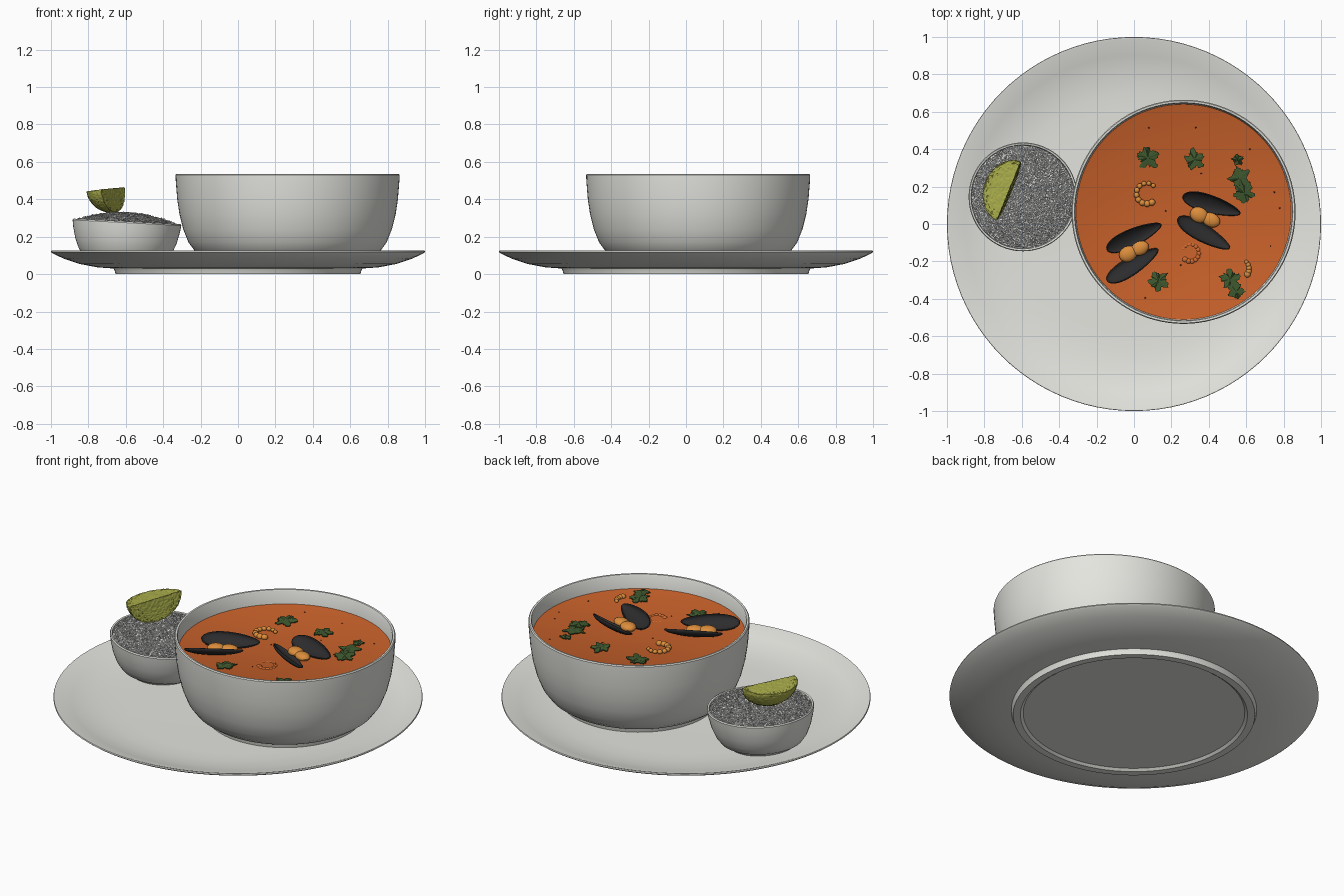
import bpy, bmesh, math, random
from mathutils import Matrix, Vector, Euler

random.seed(4)
if "Cube" in bpy.data.objects:
    bpy.data.objects.remove(bpy.data.objects["Cube"])


def material(name, r, g, b):
    m = bpy.data.materials.new(name)
    m.use_nodes = True
    m.diffuse_color = (r, g, b, 1)
    node = next(n for n in m.node_tree.nodes if n.type == 'BSDF_PRINCIPLED')
    node.inputs["Base Color"].default_value = (r, g, b, 1)
    node.inputs["Roughness"].default_value = 0.6
    return m


CERAMIC = material("white ceramic", 0.78, 0.78, 0.74)
SOUP = material("orange broth", 0.57, 0.118, 0.023)
SHELL = material("black shell", 0.025, 0.025, 0.027)
MEAT = material("amber seafood", 0.72, 0.27, 0.045)
SUNKEN = material("broth covered prawn", 0.64, 0.15, 0.03)
HERB = material("dark green herb", 0.05, 0.1, 0.028)
RICE = material("white rice", 0.7, 0.7, 0.69)
LIME = material("lime green", 0.4, 0.42, 0.07)
SPICE = material("dark spice", 0.05, 0.02, 0.01)


def finish(name, bm, mat, loc=(0, 0, 0), rot=(0, 0, 0), smooth=35):
    bmesh.ops.recalc_face_normals(bm, faces=bm.faces)
    mesh = bpy.data.meshes.new(name)
    bm.to_mesh(mesh)
    bm.free()
    mesh.materials.append(mat)
    ob = bpy.data.objects.new(name, mesh)
    ob.location, ob.rotation_euler = loc, rot
    bpy.context.collection.objects.link(ob)
    if smooth:
        bpy.ops.object.select_all(action='DESELECT')
        ob.select_set(True)
        bpy.context.view_layer.objects.active = ob
        bpy.ops.object.shade_smooth_by_angle(angle=math.radians(smooth))
    return ob


def lathe(name, profile, mat, loc=(0, 0, 0), rot=(0, 0, 0), steps=96):
    bm = bmesh.new()
    vs = [bm.verts.new((r, 0, z)) for r, z in profile]
    es = [bm.edges.new(p) for p in zip(vs, vs[1:])]
    bmesh.ops.spin(bm, geom=vs + es, axis=(0, 0, 1), cent=(0, 0, 0),
                   steps=steps, angle=math.tau)
    bmesh.ops.remove_doubles(bm, verts=bm.verts, dist=0.0005)
    return finish(name, bm, mat, loc, rot)


def blobs(name, parts, mat):
    """Joined ellipsoids, each given as centre, radii and turn about z."""
    bm = bmesh.new()
    for loc, size, turn in parts:
        m = Matrix.LocRotScale(Vector(loc), Euler((0, 0, turn)), Vector(size))
        bmesh.ops.create_uvsphere(bm, u_segments=16, v_segments=10, radius=1, matrix=m)
    return finish(name, bm, mat)


# Plate with a raised foot ring underneath
lathe("plate", [(0, 0.012), (0.6, 0.012), (0.615, 0), (0.655, 0), (0.66, 0.02),
                (0.665, 0.03), (0.75, 0.036), (0.85, 0.055), (0.93, 0.082), (0.99, 0.11),
                (1, 0.118), (0.998, 0.125), (0.988, 0.124), (0.9, 0.094), (0.8, 0.071),
                (0.7, 0.061), (0.6, 0.058), (0, 0.058)], CERAMIC)

# Large soup bowl
BX, BY, SURF = 0.265, 0.065, 0.45
lathe("soup_bowl", [(0, 0.062), (0.41, 0.058), (0.425, 0.06), (0.43, 0.082), (0.455, 0.092),
                    (0.495, 0.122), (0.53, 0.17), (0.558, 0.24), (0.578, 0.32), (0.59, 0.4),
                    (0.598, 0.5), (0.599, 0.53), (0.594, 0.536), (0.584, 0.535), (0.58, 0.528),
                    (0.575, 0.44), (0.56, 0.34), (0.52, 0.22), (0.45, 0.14), (0, 0.11)],
      CERAMIC, (BX, BY, 0))
lathe("broth", [(0, SURF), (0.57, SURF), (0.577, SURF + 0.003)], SOUP, (BX, BY, 0))

# Small rice bowl, leaning slightly
SX, SY, LEAN = -0.605, 0.145, math.radians(3)
lathe("rice_bowl", [(0, 0), (0.18, 0), (0.19, 0.012), (0.225, 0.03), (0.25, 0.065),
                    (0.272, 0.12), (0.286, 0.18), (0.291, 0.215), (0.287, 0.222), (0.278, 0.22),
                    (0.27, 0.17), (0.25, 0.1), (0.2, 0.05), (0, 0.04)],
      CERAMIC, (SX, SY, 0.06), (0, LEAN, 0), 64)


def heap_height(r):
    return 0.26 - 0.055 * (r / 0.275) ** 2


lathe("rice_heap", [(r, heap_height(r) - 0.004) for r in (0, 0.06, 0.12, 0.18, 0.23, 0.274)],
      RICE, (SX, SY, 0.06), (0, LEAN, 0), 48)

# Loose grains scattered over the heap, stamped from one low-poly grain
seed = bmesh.new()
bmesh.ops.create_icosphere(seed, subdivisions=1, radius=1)
stamp = [v.co.copy() for v in seed.verts]
tris = [[v.index for v in f.verts] for f in seed.faces]
seed.free()
points, faces = [], []
for i in range(2600):
    r, a = 0.268 * math.sqrt(random.random()), random.uniform(0, math.tau)
    spot = Vector((r * math.cos(a), r * math.sin(a), heap_height(r) + random.uniform(-0.003, 0.008)))
    turn = Euler((0, random.uniform(-0.35, 0.35), random.uniform(0, math.tau)))
    m = Matrix.LocRotScale(spot, turn, Vector((0.02, 0.0055, 0.005)))
    faces += [[k + len(points) for k in t] for t in tris]
    points += [m @ p for p in stamp]
mesh = bpy.data.meshes.new("rice_grains")
mesh.from_pydata(points, [], faces)
mesh.materials.append(RICE)
grains = bpy.data.objects.new("rice_grains", mesh)
grains.location, grains.rotation_euler = (SX, SY, 0.06), (0, LEAN, 0)
bpy.context.collection.objects.link(grains)

# Lime wedge: a ball flattened on two sides, with a rough surface
bm = bmesh.new()
bmesh.ops.create_icosphere(bm, subdivisions=5, radius=1)
for v in bm.verts:
    v.co = Vector((min(v.co.x, 0) * 0.135, v.co.y * 0.168, min(v.co.z, 0) * 0.13))
bmesh.ops.remove_doubles(bm, verts=bm.verts, dist=0.0015)
for v in bm.verts:
    v.co += Vector([random.uniform(-0.0015, 0.0015) for k in range(3)])
finish("lime_wedge", bm, LIME, (-0.67, 0.177, 0.458),
       (math.radians(2), math.radians(-7), math.radians(-22.5)), 0)


# Mussels: two thin open half shells each, tilted away from the meat
def half_shell(name, x, y, angle, tilt):
    bm = bmesh.new()
    bmesh.ops.create_uvsphere(bm, u_segments=32, v_segments=16, radius=1)
    bmesh.ops.delete(bm, geom=[v for v in bm.verts if v.co.z > 0.01], context='VERTS')
    for v in bm.verts:
        v.co = Vector((v.co.x * 0.162, v.co.y * 0.054 * (1 - 0.25 * v.co.x), v.co.z * 0.03))
    ob = finish(name, bm, SHELL, (x, y, SURF + 0.035),
                (math.radians(tilt), 0, math.radians(angle)))
    ob.modifiers.new("thickness", 'SOLIDIFY').thickness = 0.006


half_shell("mussel_1_back_shell", 0, -0.07, 25, 30)
half_shell("mussel_1_front_shell", -0.007, -0.22, 32, -30)
half_shell("mussel_2_back_shell", 0.415, 0.103, -17, 30)
half_shell("mussel_2_front_shell", 0.373, -0.05, -30, -30)
for n, (x, y, angle) in enumerate([(0, -0.145, 0.45), (0.38, 0.035, -0.4)], 1):
    step = Vector((math.cos(angle), math.sin(angle), 0)) * 0.035
    mid = Vector((x, y, SURF + 0.015))
    blobs(f"mussel_{n}_meat", [(mid - step, (0.05, 0.042, 0.024), angle),
                               (mid + step, (0.05, 0.038, 0.022), angle)], MEAT)


# Prawns: overlapping tail segments around an arc, tapering to the end
def prawn(name, x, y, z, radius, start, end, count, thick, mat):
    parts = []
    for i in range(count):
        t = i / (count - 1)
        a = math.radians(start + (end - start) * t)
        w = thick * (1 - 0.35 * t)
        parts.append(((x + radius * math.cos(a), y + radius * math.sin(a), z),
                      (w, w * 1.05, w * 0.9), a))
    blobs(name, parts, mat)


prawn("curled_prawn", 0.068, 0.163, SURF + 0.008, 0.055, 300, 50, 10, 0.018, MEAT)
prawn("prawn_tail", 0.56, -0.24, SURF + 0.004, 0.055, -32, 42, 5, 0.017, MEAT)
prawn("sunken_prawn", 0.302, -0.155, SURF - 0.008, 0.045, -130, 150, 12, 0.017, SUNKEN)


# Herb leaves: thin ragged plates
def leaf(name, x, y, size):
    bm = bmesh.new()
    count, phase = 45, random.uniform(0, math.tau)
    rim = []
    for i in range(count):
        a = math.tau * i / count
        r = size * (0.82 + 0.16 * math.sin(5 * a + phase) + random.uniform(-0.16, 0.12))
        rim.append(bm.verts.new((r * math.cos(a), r * math.sin(a), random.uniform(0, 0.004))))
    hub = bm.verts.new((0, 0, 0.006))
    for i in range(count):
        bm.faces.new((hub, rim[i], rim[(i + 1) % count]))
    ob = finish(name, bm, HERB, (x, y, SURF + 0.01),
                (random.uniform(-0.1, 0.1), random.uniform(-0.1, 0.1), 0), 0)
    ob.modifiers.new("thickness", 'SOLIDIFY').thickness = 0.005


LEAVES = [(0.075, 0.355, 0.067), (0.325, 0.345, 0.06), (0.555, 0.342, 0.035),
          (0.565, 0.245, 0.065), (0.59, 0.165, 0.06), (0.13, -0.305, 0.062),
          (0.515, -0.295, 0.06), (0.545, -0.36, 0.05)]
for n, (x, y, size) in enumerate(LEAVES, 1):
    leaf(f"herb_leaf_{n}", x, y, size)

# Specks of spice floating on the broth
SPECKS = [(0.08, 0.515), (0.33, 0.515), (0.78, 0.085), (0.75, 0.17), (0.73, -0.12),
          (0.06, -0.395), (0.62, 0.4), (0.17, 0.07), (0.36, 0.27), (0.25, -0.22)]
blobs("spice_specks", [((x, y, SURF), (0.004, 0.004, 0.003), 0) for x, y in SPECKS], SPICE)
